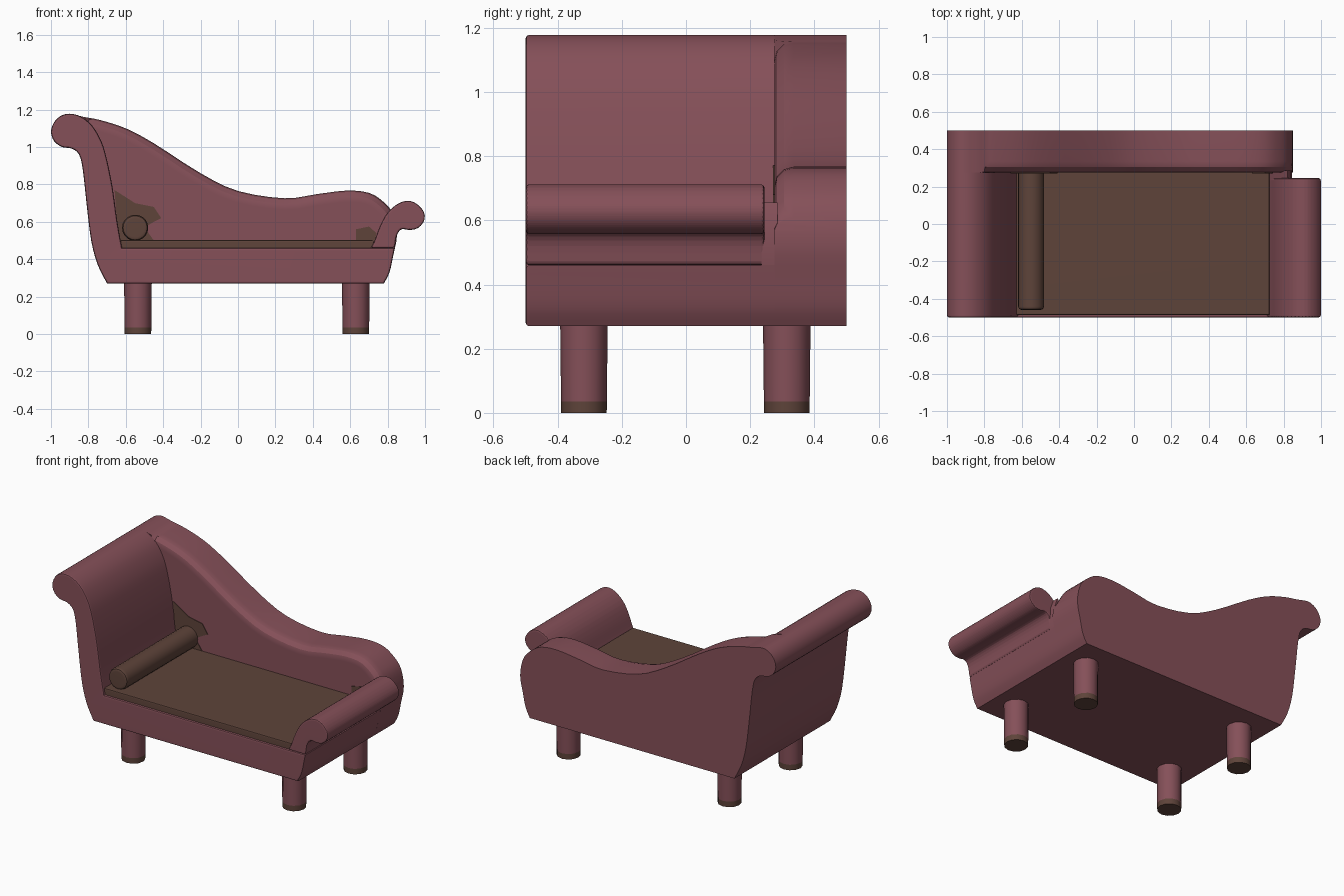
import bpy, bmesh, math
from mathutils import Vector

if "Cube" in bpy.data.objects:
    bpy.data.objects.remove(bpy.data.objects["Cube"])


def material(name, rgb):
    m = bpy.data.materials.new(name)
    m.diffuse_color = (*rgb, 1)
    m.use_nodes = True
    m.node_tree.nodes["Principled BSDF"].inputs["Base Color"].default_value = m.diffuse_color
    return m


ROSE = material("rose upholstery", (0.235, 0.080, 0.099))
BROWN = material("brown fabric", (0.112, 0.057, 0.042))


def finish(name, bm, mats, angle=28):
    bmesh.ops.recalc_face_normals(bm, faces=bm.faces)
    me = bpy.data.meshes.new(name)
    bm.to_mesh(me)
    bm.free()
    for m in mats:
        me.materials.append(m)
    ob = bpy.data.objects.new(name, me)
    bpy.context.collection.objects.link(ob)
    bpy.ops.object.select_all(action='DESELECT')
    ob.select_set(True)
    bpy.context.view_layer.objects.active = ob
    bpy.ops.object.shade_smooth_by_angle(angle=math.radians(angle))
    ob.modifiers.new("even shading", 'WEIGHTED_NORMAL').keep_sharp = True
    return ob


def smooth(pts, n=3):
    """Catmull-Rom curve through the points."""
    p = [Vector(q) for q in pts]
    p = [2 * p[0] - p[1]] + p + [2 * p[-1] - p[-2]]
    out = []
    for a, b, c, d in zip(p, p[1:], p[2:], p[3:]):
        for i in range(n):
            t = i / n
            out.append(0.5 * (2 * b + (c - a) * t + (2 * a - 5 * b + 4 * c - d) * t * t
                              + (3 * b - a - 3 * c + d) * t ** 3))
    return out + [p[-2]]


def extrude(name, outline, y0, y1, mat, bevels=()):
    """Extrude an x-z outline along y; bevels = (edge test, width, segments)."""
    bm = bmesh.new()
    front = [bm.verts.new((p[0], y0, p[1])) for p in outline]
    back = [bm.verts.new((p[0], y1, p[1])) for p in outline]
    bm.faces.new(front)
    bm.faces.new(back)
    n = len(front)
    for i in range(n):
        j = (i + 1) % n
        bm.faces.new((front[i], front[j], back[j], back[i]))
    bmesh.ops.recalc_face_normals(bm, faces=bm.faces)
    for test, width, seg in bevels:
        edges = [e for e in bm.edges if all(test(v.co) for v in e.verts)]
        bmesh.ops.bevel(bm, geom=edges, offset=width, segments=seg, profile=0.5,
                        affect='EDGES', clamp_overlap=False)
    return finish(name, bm, [mat])


# Shared curves: outer side of the tall scroll, its inner side, lower right side
scroll_outer = [(-0.70, 0.27), (-0.75, 0.37), (-0.785, 0.5), (-0.81, 0.7), (-0.83, 0.88),
                (-0.85, 0.96), (-0.89, 0.992), (-0.94, 1.0), (-0.982, 1.03), (-1.0, 1.08),
                (-0.985, 1.13), (-0.95, 1.165), (-0.90, 1.178)]
scroll_inner = [(-0.84, 1.163), (-0.78, 1.115), (-0.73, 1.03), (-0.70, 0.93),
                (-0.67, 0.78), (-0.645, 0.6), (-0.62, 0.46)]
right_side = [(0.85, 0.53), (0.83, 0.42), (0.81, 0.33), (0.78, 0.27)]

# Tall scroll arm together with the base
is_front = lambda c: c.y < -0.499
extrude("base_and_tall_arm",
        smooth(scroll_outer + scroll_inner) + smooth([(0.838, 0.46)] + right_side[1:]),
        -0.5, 0.275, ROSE, [(is_front, 0.012, 2)])

# Low scroll arm on the right, stopping short of the back
low_arm = [(0.838, 0.46), (0.85, 0.53), (0.875, 0.562), (0.91, 0.557), (0.955, 0.563),
           (0.99, 0.595), (0.998, 0.64), (0.97, 0.685), (0.92, 0.712), (0.86, 0.70),
           (0.80, 0.65), (0.76, 0.58), (0.73, 0.50), (0.71, 0.46)]
extrude("low_arm", smooth(low_arm), -0.5, 0.245, ROSE,
        [(lambda c: is_front(c) or c.y > 0.244, 0.012, 2)])
extrude("low_arm_joint", [(0.71, 0.46), (0.838, 0.46), (0.845, 0.52), (0.84, 0.6),
                          (0.82, 0.655), (0.78, 0.6)], 0.235, 0.285, ROSE)

# Back panel with a waving, rounded top
back_top = [(-0.82, 1.16), (-0.74, 1.145), (-0.60, 1.10), (-0.45, 1.02), (-0.20, 0.86),
            (0.0, 0.765), (0.25, 0.726), (0.42, 0.748), (0.58, 0.767), (0.70, 0.755),
            (0.78, 0.705), (0.83, 0.64)]
extrude("back_panel", smooth(scroll_outer + back_top + right_side), 0.275, 0.5, ROSE,
        [(lambda c: c.y < 0.276 and c.x > -0.80 and c.z > 0.57, 0.06, 3)])

# Seat cushion
extrude("seat_cushion", [(-0.635, 0.45), (0.725, 0.45), (0.725, 0.502), (-0.635, 0.502)],
        -0.487, 0.28, BROWN, [(lambda c: is_front(c) or c.z > 0.5, 0.01, 2)])

# Bolster roll
roll = [(-0.55 + 0.07 * math.cos(a), 0.568 + 0.07 * math.sin(a))
        for a in (i * math.tau / 20 for i in range(20))]
extrude("bolster", roll, -0.46, 0.27, BROWN,
        [(lambda c: c.y < -0.459, 0.02, 2)])

# Brown patches on the inner face of the back
extrude("left_back_patch", [(-0.66, 0.77), (-0.55, 0.70), (-0.45, 0.68), (-0.41, 0.62),
                            (-0.45, 0.60), (-0.50, 0.57), (-0.45, 0.50), (-0.64, 0.50)],
        0.271, 0.278, BROWN)
extrude("right_back_patch", [(0.63, 0.56), (0.70, 0.575), (0.74, 0.54), (0.73, 0.49),
                             (0.63, 0.49)], 0.271, 0.278, BROWN)

# Legs with brown feet
for side, x in (("left", -0.535), ("right", 0.63)):
    for end, y in (("front", -0.318), ("back", 0.314)):
        bm = bmesh.new()
        bmesh.ops.create_cone(bm, cap_ends=True, segments=12, radius1=0.071,
                              radius2=0.074, depth=0.28)
        bmesh.ops.translate(bm, verts=bm.verts, vec=(x, y, 0.14))
        bmesh.ops.bisect_plane(bm, geom=bm.verts[:] + bm.edges[:] + bm.faces[:],
                               plane_co=(0, 0, 0.036), plane_no=(0, 0, 1))
        for f in bm.faces:
            f.material_index = int(f.calc_center_median().z < 0.036)
        finish(f"{end}_{side}_leg", bm, [ROSE, BROWN], 35)
